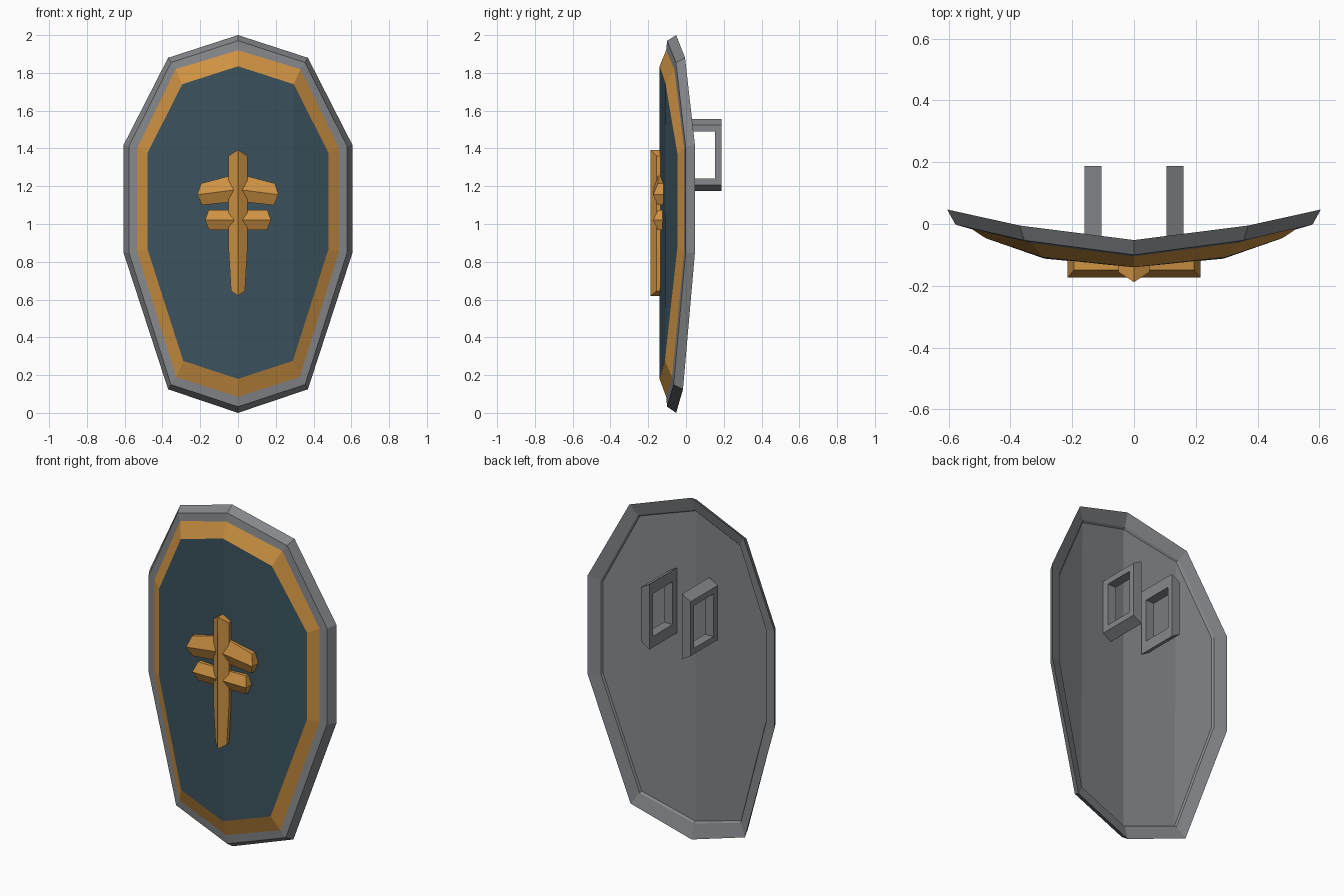
import bpy, bmesh

if "Cube" in bpy.data.objects:
    bpy.data.objects.remove(bpy.data.objects["Cube"])


def material(name, rgb):
    m = bpy.data.materials.new(name)
    m.diffuse_color = (*rgb, 1)
    m.use_nodes = True
    m.node_tree.nodes["Principled BSDF"].inputs["Base Color"].default_value = m.diffuse_color
    return m


STEEL = material("grey steel", (0.235, 0.245, 0.26))
GOLD = material("warm gold", (0.62, 0.29, 0.056))
BLUE = material("dark blue", (0.044, 0.086, 0.112))


def make(name, verts, faces, mats, indices=None):
    bm = bmesh.new()
    vs = [bm.verts.new(v) for v in verts]
    for i, f in enumerate(faces):
        face = bm.faces.new([vs[k] for k in f])
        face.material_index = indices[i] if indices else 0
    bmesh.ops.recalc_face_normals(bm, faces=bm.faces)
    me = bpy.data.meshes.new(name)
    bm.to_mesh(me)
    bm.free()
    for m in mats:
        me.materials.append(m)
    ob = bpy.data.objects.new(name, me)
    bpy.context.collection.objects.link(ob)
    return ob


def full(half):
    """Mirror a right-hand half outline (top to bottom) into a closed ring."""
    return half + [(-x, y, z) for x, y, z in half[-2:0:-1]]


# Shield body: rings run from the back panel, round the rim, to the front panel
rim_back = [(0, -.052, 2.0), (.37, -.005, 1.88), (.605, .047, 1.42),
            (.605, .047, .845), (.37, -.016, .125), (0, -.052, 0)]
rim_front = [(0, -.10, 1.97), (.355, -.053, 1.855), (.578, -.002, 1.41),
             (.578, -.002, .85), (.355, -.065, .15), (0, -.10, .033)]
band_outer = [(0, -.105, 1.92), (.33, -.062, 1.82), (.535, -.01, 1.40),
              (.535, -.01, .855), (.327, -.074, .19), (0, -.105, .085)]
band_inner = [(0, -.14, 1.835), (.295, -.108, 1.74), (.48, -.046, 1.375),
              (.48, -.046, .87), (.29, -.112, .275), (0, -.14, .18)]
lip = [(g[0], b[1] - .023, g[2]) for g, b in zip(band_outer, rim_back)]
back_panel = [(x * .985, y - .011, 1 + (z - 1) * .99) for x, y, z in lip]

rings = [full(r) for r in (back_panel, lip, rim_back, rim_front, band_outer, band_inner)]
n = len(rings[0])
verts = [v for r in rings for v in r]
faces, indices = [], []
for r in range(len(rings) - 1):
    for i in range(n):
        j = (i + 1) % n
        faces.append((r * n + i, r * n + j, (r + 1) * n + j, (r + 1) * n + i))
        indices.append(1 if r == 4 else 0)
for start, mat in ((0, 0), (5 * n, 2)):
    for strip in ((1, 2, 3, 4), (0, 1, 4, 5), (0, 5, 6, 9), (6, 7, 8, 9)):
        faces.append(tuple(start + k for k in strip))
        indices.append(mat)
make("shield_body", verts, faces, [STEEL, GOLD, BLUE], indices)


def ridged_plate(name, side_a, side_b, tips, ridge, edge, base):
    """Raised plate with a ridge between two tips; side_a/side_b run tip to tip."""
    outline = [tips[0]] + side_a + [tips[1]] + side_b[::-1]
    k, m = len(outline), len(side_a) + 1
    vs = [(x, ridge if i in (0, m) else edge, z) for i, (x, z) in enumerate(outline)]
    vs += [(x, base, z) for x, z in outline]
    fs = [tuple(range(m + 1)), tuple(range(m, k)) + (0,), tuple(range(k, 2 * k))]
    fs += [(i, (i + 1) % k, k + (i + 1) % k, k + i) for i in range(k)]
    make(name, vs, fs, [GOLD])


# Emblem: upright bar and two pairs of arms
bar = [(.05, 1.36), (.05, .87), (.037, .645)]
ridged_plate("emblem_bar", bar, [(-x, z) for x, z in bar],
             [(0, 1.393), (0, .62)], -.188, -.156, -.11)
arms = {
    "upper": ([(.043, 1.255), (.195, 1.215)], [(.046, 1.115), (.19, 1.10)],
              [(.02, 1.18), (.215, 1.155)]),
    "lower": ([(.043, 1.075), (.155, 1.075)], [(.046, .968), (.153, .968)],
              [(.02, 1.02), (.175, 1.02)]),
}
for level, parts in arms.items():
    for side, s in (("right", 1), ("left", -1)):
        a, b, t = [[(s * x, z) for x, z in p] for p in parts]
        ridged_plate(f"emblem_{level}_arm_{side}", a, b, t, -.174, -.149, -.09)

# Grips: closed rectangular frames whose top and bottom taper outward
for side, s in (("right", 1), ("left", -1)):
    vs = []
    for x, z0, z1 in ((.105, 1.175, 1.557), (.16, 1.207, 1.525)):
        vs += [(s * x, y, z) for y, z in ((-.065, z0), (.187, z0), (.187, z1), (-.065, z1))]
        vs += [(s * x, y, z) for y, z in ((-.025, 1.24), (.154, 1.24), (.154, 1.49), (-.025, 1.49))]
    fs = []
    for i in range(4):
        j = (i + 1) % 4
        fs += [(i, j, 4 + j, 4 + i), (8 + i, 8 + j, 12 + j, 12 + i),
               (i, j, 8 + j, 8 + i), (4 + i, 4 + j, 12 + j, 12 + i)]
    make(f"grip_{side}", vs, fs, [STEEL])
